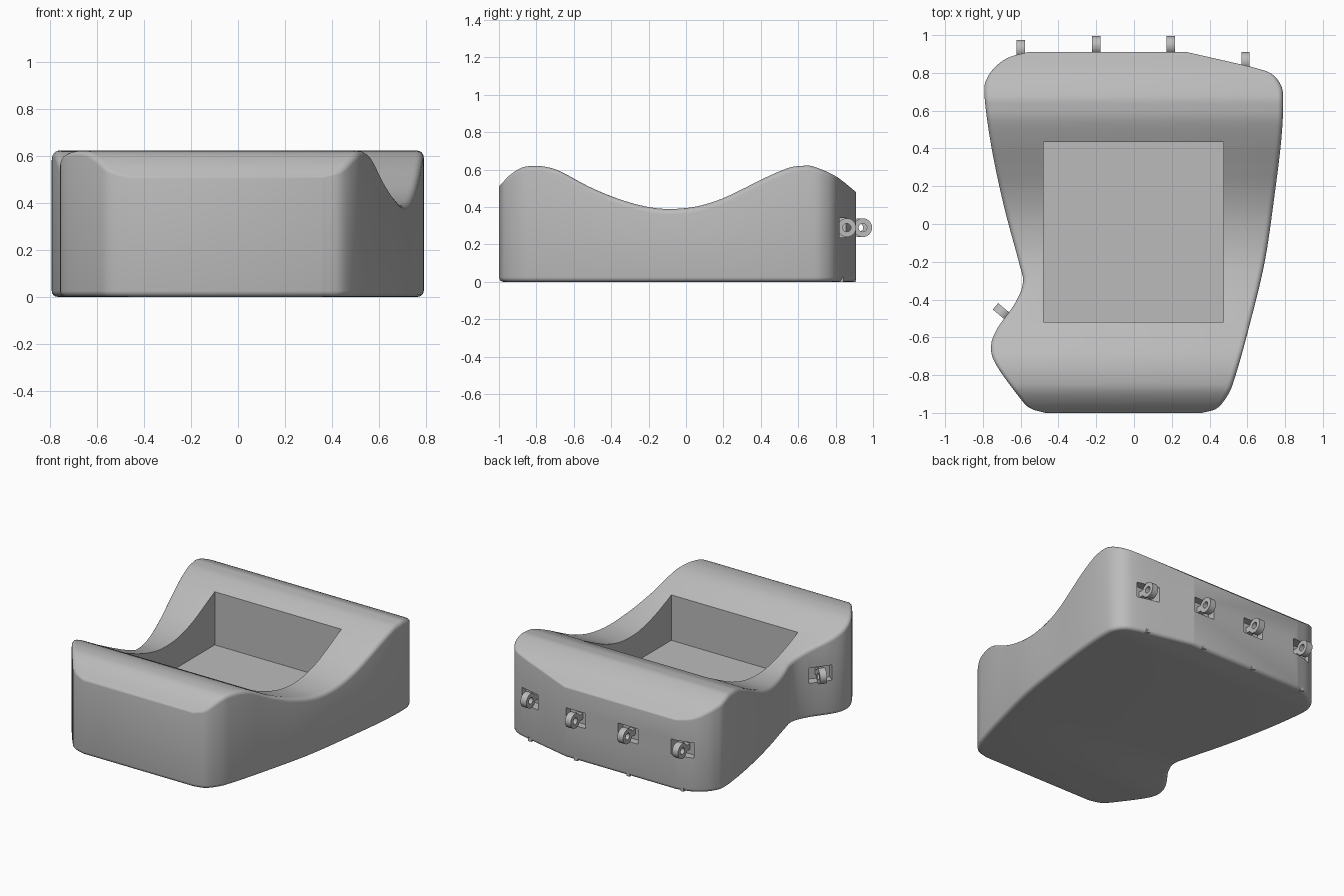
import bpy, bmesh, math
from mathutils import Matrix, Vector

if "Cube" in bpy.data.objects:
    bpy.data.objects.remove(bpy.data.objects["Cube"])

grey = bpy.data.materials.new("light grey")
grey.use_nodes = True
grey.diffuse_color = (0.5, 0.5, 0.5, 1)
grey.node_tree.nodes["Principled BSDF"].inputs["Base Color"].default_value = (0.5, 0.5, 0.5, 1)


def make_object(name, bm):
    bmesh.ops.recalc_face_normals(bm, faces=bm.faces)
    mesh = bpy.data.meshes.new(name)
    bm.to_mesh(mesh)
    bm.free()
    mesh.materials.append(grey)
    ob = bpy.data.objects.new(name, mesh)
    bpy.context.collection.objects.link(ob)
    return ob


def activate(ob):
    bpy.ops.object.select_all(action='DESELECT')
    ob.select_set(True)
    bpy.context.view_layer.objects.active = ob


def smooth_path(points, steps=16):
    """Catmull-Rom curve through the points."""
    p = [Vector(q) for q in points]
    p = [2 * p[0] - p[1]] + p + [2 * p[-1] - p[-2]]
    out = []
    for a, b, c, d in zip(p, p[1:], p[2:], p[3:]):
        for k in range(steps):
            t = k / steps
            out.append(0.5 * (2 * b + (c - a) * t + (2 * a - 5 * b + 4 * c - d) * t**2
                              + (3 * b - a - 3 * c + d) * t**3))
    return out + [p[-2]]


def lookup(path, key, axis):
    """Interpolate the other coordinate of a path at a given key."""
    for a, b in zip(path, path[1:]):
        if a[axis] <= key <= b[axis] and b[axis] > a[axis]:
            t = (key - a[axis]) / (b[axis] - a[axis])
            return a[1 - axis] + t * (b[1 - axis] - a[1 - axis])
    return path[0][1 - axis] if key < path[0][axis] else path[-1][1 - axis]


def add_box(bm, lo, hi, matrix=Matrix()):
    lo, hi = Vector(lo), Vector(hi)
    size = Matrix.Diagonal((*(hi - lo), 1))
    bmesh.ops.create_cube(bm, size=1, matrix=matrix @ Matrix.Translation((lo + hi) / 2) @ size)


# Outline sides (x, y) from front to back, and saddle height (y, z)
right_side = smooth_path([(.36, -1), (.44, -.975), (.5, -.9), (.535, -.81), (.6, -.58), (.69, -.21),
                          (.745, .16), (.78, .45), (.79, .66), (.775, .74), (.72, .8), (.61, .835)])
right_side.append(Vector((.28, .91)))
left_side = smooth_path([(-.47, -1), (-.55, -.975), (-.605, -.92), (-.73, -.745), (-.757, -.65),
                         (-.725, -.555), (-.63, -.42), (-.588, -.31), (-.61, -.2), (-.69, .1),
                         (-.757, .42), (-.792, .69), (-.773, .78), (-.72, .845), (-.655, .885),
                         (-.56, .91)])
saddle = smooth_path([(-1, .51), (-.94, .572), (-.88, .61), (-.82, .62), (-.75, .615), (-.67, .59),
                      (-.51, .505), (-.35, .44), (-.2, .4), (-.08, .39), (.05, .402), (.18, .44),
                      (.3, .495), (.43, .56), (.55, .61), (.62, .62), (.68, .617), (.8, .565),
                      (.91, .48)])

# Body: rings following the outline, rounded at the bottom and along the top sides
N = 110
ys = [-.045 - .955 * math.cos(math.pi * i / (N - 1)) for i in range(N)]
outline = [Vector((lookup(right_side, y, 1), y)) for y in ys]
outline += [Vector((lookup(left_side, y, 1), y)) for y in reversed(ys)]
M = len(outline)
inward = []
for i in range(M):
    e1 = (outline[i] - outline[i - 1]).normalized()
    e2 = (outline[(i + 1) % M] - outline[i]).normalized()
    t = (e1 + e2).normalized()
    inward.append(Vector((-t.y, t.x)))

bm = bmesh.new()
rings = []
ARC = 4
for top in (False, True):
    for k in range(ARC + 1):
        a = math.pi / 2 * (k if top else ARC - k) / ARC
        ring = []
        for p, n in zip(outline, inward):
            r = .005 + .025 * n.x**2 if top else .025
            q = p + n * r * (1 - math.cos(a))
            drop = r * (1 - math.sin(a))
            ring.append(bm.verts.new((q.x, q.y, lookup(saddle, q.y, 0) - drop if top else drop)))
        rings.append(ring)
for a, b in zip(rings, rings[1:]):
    for i in range(M):
        j = (i + 1) % M
        bm.faces.new((a[i], a[j], b[j], b[i]))
for ring in (rings[0], rings[-1]):
    for i in range(N - 1):
        bm.faces.new((ring[i], ring[i + 1], ring[M - 2 - i], ring[M - 1 - i]))
body = make_object("body", bm)

# Eyelet positions, each with its outward direction as local +y
back = [(-.6, .925), (-.2, .945), (.195, .945), (.59, .86)]
places = [Matrix.Translation((x, y, .29)) for x, y in back]
places.append(Matrix.Translation((-.695, -.468, .29)) @ Matrix.Rotation(math.radians(50), 4, 'Z'))

# Cut the square pocket and the eyelet slots
bm = bmesh.new()
add_box(bm, (-.48, -.52, .2), (.475, .435, 1))
for m in places:
    add_box(bm, (-.075, -.085, -.052), (.075, .07, .052), m)
cutter = make_object("cutter", bm)
cutter.hide_render = True
activate(body)
cut = body.modifiers.new("cut", 'BOOLEAN')
cut.operation = 'DIFFERENCE'
cut.solver = 'EXACT'
cut.object = cutter
bpy.ops.object.modifier_apply(modifier=cut.name)
bpy.data.objects.remove(cutter)
bpy.ops.object.shade_smooth_by_angle(angle=math.radians(25))

# Eyelets: a washer with its axis along the wall, on a short shank
SEG = 28
for index, m in enumerate(places):
    bm = bmesh.new()
    loops = []
    for x, r in ((-.022, .05), (.022, .05), (.022, .022), (-.022, .022)):
        loops.append([bm.verts.new(m @ Vector((x, r * math.cos(t), r * math.sin(t))))
                      for t in (2 * math.pi * i / SEG for i in range(SEG))])
    for a, b in zip(loops, loops[1:] + loops[:1]):
        for i in range(SEG):
            j = (i + 1) % SEG
            bm.faces.new((a[i], a[j], b[j], b[i]))
    add_box(bm, (-.02, -.09, -.02), (.02, -.032, .02), m)
    eyelet = make_object(f"eyelet_{index + 1}", bm)
    activate(eyelet)
    bpy.ops.object.shade_smooth_by_angle(angle=math.radians(35))

# Small nubs on the bottom edge below the back eyelets
for index, (x, y) in enumerate(back):
    wall = .91 if abs(x) < .3 else (.9 if x < 0 else .842)
    bm = bmesh.new()
    add_box(bm, (x - .012, wall - .04, 0), (x + .012, wall, .025))
    make_object(f"nub_{index + 1}", bm)
